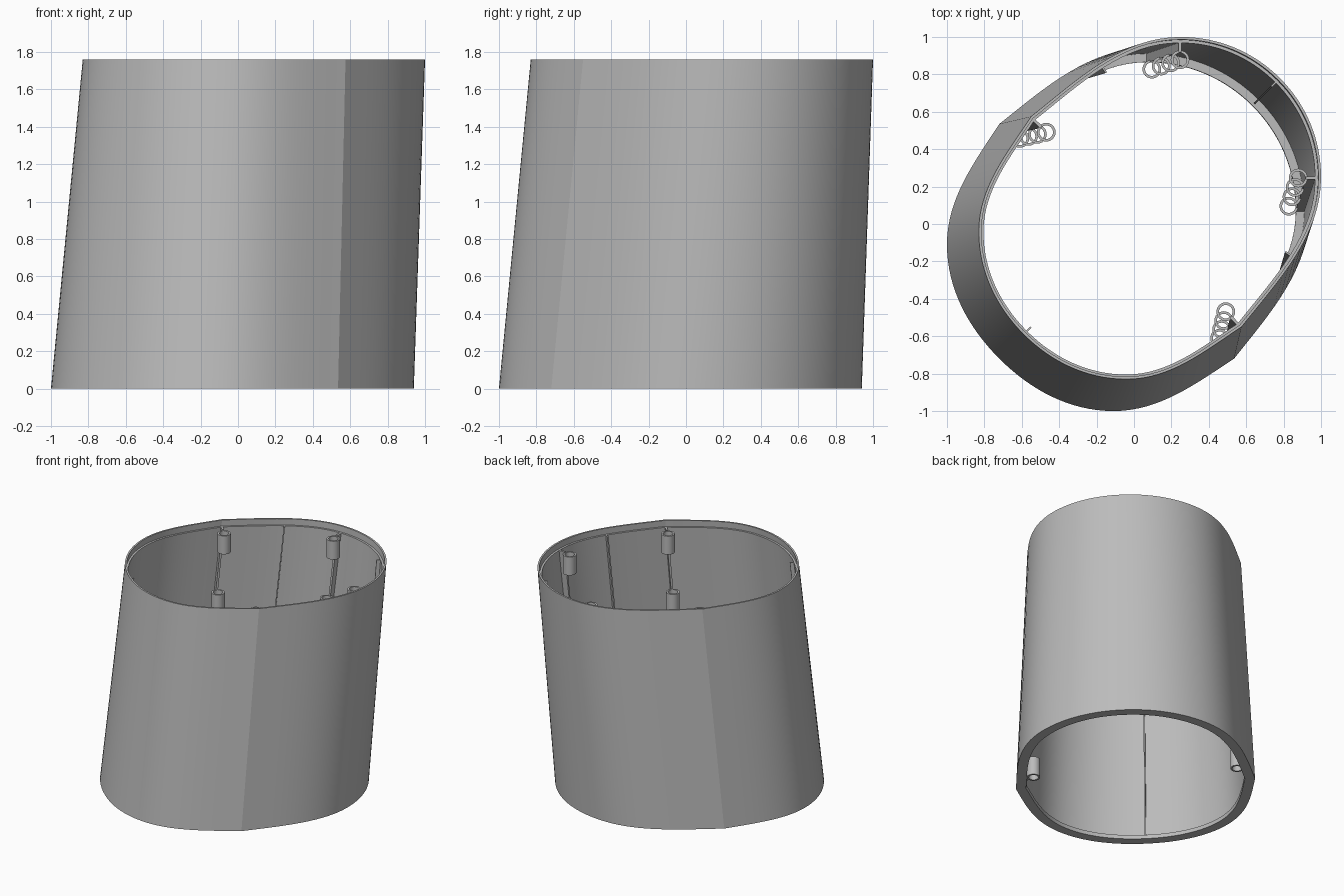
import bpy, bmesh, math
from mathutils import Vector

cube = bpy.data.objects.get("Cube")
if cube:
    bpy.data.objects.remove(cube)

HEIGHT = 1.76
STEPS = 16             # samples per outline curve
LOOP = 8 * STEPS       # samples round the whole outline

grey = bpy.data.materials.new("plain_grey")
grey.use_nodes = True
colour = (0.5, 0.5, 0.5, 1)
grey.diffuse_color = colour
grey.node_tree.nodes["Principled BSDF"].inputs["Base Color"].default_value = colour


# Half outline: front diagonal, side extreme, crease, back extreme, back diagonal
BOTTOM = [(-.72, -.72), (-1, -.11), (-.72, .535), (.07, .94), (.685, .685)]
TOP = [(-.59, -.59), (-.83, -.04), (-.55, .575), (.25, 1), (.78, .78)]
LEAVE = [(-1, 1), (0, 1), (.78, .62), (1, 0)]
ARRIVE = [(0, 1), (.55, .84), (1, 0), (1, -1)]


def outline(nodes):
    half = []
    for k in range(4):
        a, b = Vector(nodes[k]), Vector(nodes[k + 1])
        reach = (b - a).length * .35
        p = a + Vector(LEAVE[k]).normalized() * reach
        q = b - Vector(ARRIVE[k]).normalized() * reach
        for s in range(STEPS):
            t = s / STEPS
            u = 1 - t
            half.append(a * u**3 + p * (3 * u * u * t) + q * (3 * u * t * t) + b * t**3)
    half.append(Vector(nodes[-1]))
    return half + [v.yx for v in reversed(half[1:-1])]


LOW, HIGH = outline(BOTTOM), outline(TOP)


def frame(i, z):
    """Wall point, direction along the wall and inward direction at a height."""
    def at(j):
        return LOW[j % LOOP].lerp(HIGH[j % LOOP], z / HEIGHT)
    along = (at(i + 1) - at(i - 1)).normalized()
    return at(i), along, Vector((along.y, -along.x))


def wall(i, z, inset, shift=0):
    point, along, inward = frame(i, z)
    p = point + inward * inset + along * shift
    return Vector((p.x, p.y, z))


def loft(name, rings, wrap):
    """Join equal rings of points; wrap joins last to first, otherwise cap the ends."""
    bm = bmesh.new()
    rows = [[bm.verts.new(p) for p in ring] for ring in rings]
    n = len(rings[0])
    pairs = list(zip(rows, rows[1:])) + ([(rows[-1], rows[0])] if wrap else [])
    for a, b in pairs:
        for i in range(n):
            j = (i + 1) % n
            bm.faces.new((a[i], a[j], b[j], b[i]))
    if not wrap:
        bm.faces.new(rows[0])
        bm.faces.new(rows[-1])
    bmesh.ops.recalc_face_normals(bm, faces=bm.faces)
    mesh = bpy.data.meshes.new(name)
    bm.to_mesh(mesh)
    bm.free()
    mesh.materials.append(grey)
    obj = bpy.data.objects.new(name, mesh)
    bpy.context.collection.objects.link(obj)
    bpy.ops.object.select_all(action='DESELECT')
    obj.select_set(True)
    bpy.context.view_layer.objects.active = obj
    bpy.ops.object.shade_smooth_by_angle(angle=math.radians(11 if n == LOOP else 35))
    return obj


# Leaning shell: outer wall, thin top lip with a ledge, bottom flange
section = [(0, 0), (0, HEIGHT), (.014, HEIGHT), (.014, 1.71), (.03, 1.71),
           (.03, .03), (.075, .03), (.075, 0)]
loft("shell", [[wall(i, z, inset) for i in range(LOOP)] for inset, z in section], True)


# Upright ribs that follow the inside of the wall
def rib(name, i, depth, half_width):
    rings = []
    for z in (.02, 1.71):
        rings.append([wall(i, z, d, s) for d, s in
                      ((.02, -half_width), (.02, half_width),
                       (depth, half_width), (depth, -half_width))])
    loft(name, rings, False)


rib("front_seam_rib", 0, .06, .005)
rib("back_seam_rib", 4 * STEPS, .06, .005)
for side, flip in (("right", 1), ("left", -1)):
    rib(side + "_seam_rib", flip * 5 * STEPS // 2 if flip > 0 else LOOP - 5 * STEPS // 2, .06, .005)


# Hollow screw posts stacked along ribs at the creases and back extremes
def post(name, i, top):
    centre = wall(i, top, .12)
    rings = []
    for radius, z in ((.05, top - .15), (.05, top), (.036, top), (.036, top - .15)):
        rings.append([Vector((centre.x + radius * math.cos(a), centre.y + radius * math.sin(a), z))
                      for a in (math.tau * k / 24 for k in range(24))])
    loft(name, rings, True)


for place, i in (("right_crease", 2 * STEPS), ("left_crease", LOOP - 2 * STEPS),
                 ("right_back", 3 * STEPS), ("left_back", LOOP - 3 * STEPS)):
    rib(place + "_rib", i, .08, .008)
    for level in range(4):
        post(f"{place}_post_{level + 1}", i, .23 + .49 * level)
